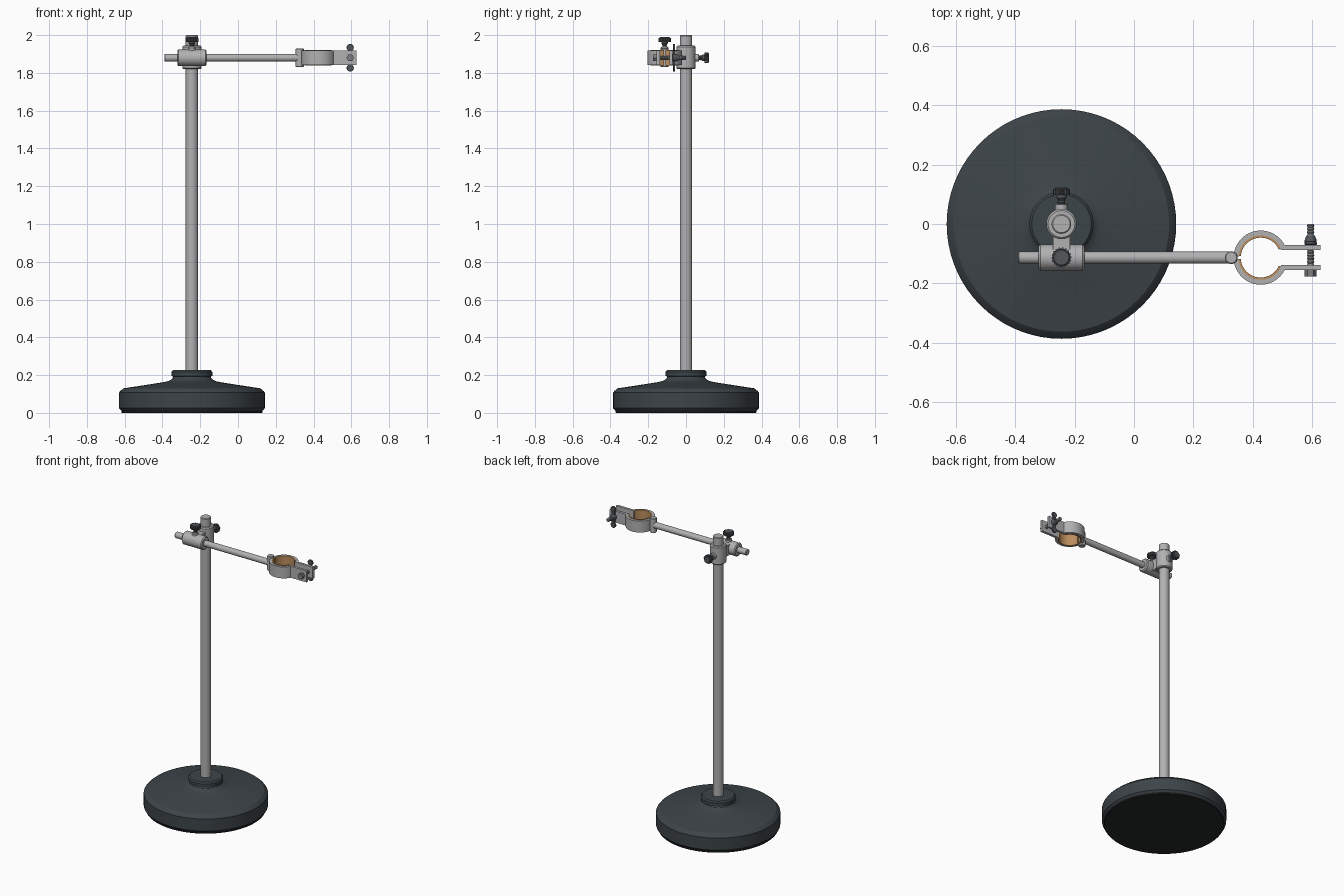
import bpy, bmesh, math
from mathutils import Vector, Matrix

if "Cube" in bpy.data.objects:
    bpy.data.objects.remove(bpy.data.objects["Cube"])


def material(name, rgb):
    m = bpy.data.materials.new(name)
    m.diffuse_color = (*rgb, 1)
    m.use_nodes = True
    m.node_tree.nodes["Principled BSDF"].inputs["Base Color"].default_value = m.diffuse_color
    return m


STEEL = material("light steel", (0.44, 0.44, 0.45))
IRON = material("dark slate paint", (0.046, 0.058, 0.066))
KNOB = material("dark grey metal", (0.085, 0.095, 0.105))
RUBBER = material("black rubber", (0.019, 0.020, 0.022))
CORK = material("tan liner", (0.50, 0.27, 0.11))
BOLT = material("bolt grey", (0.20, 0.21, 0.22))

CX = -0.244                 # column axis
AY, AZ = -0.113, 1.88       # arm axis
RX = 0.426                  # clamp ring centre
BX = 0.594                  # clamp bolt
ROT = {"x": Matrix.Rotation(math.pi / 2, 4, "Y"),
       "y": Matrix.Rotation(-math.pi / 2, 4, "X"),
       "z": Matrix.Identity(4)}


def finish(bm, name, mat):
    bmesh.ops.recalc_face_normals(bm, faces=bm.faces)
    me = bpy.data.meshes.new(name)
    bm.to_mesh(me)
    bm.free()
    me.materials.append(mat)
    ob = bpy.data.objects.new(name, me)
    bpy.context.collection.objects.link(ob)
    return ob


def lathe(name, profile, origin, axis, mat, n=40):
    """Solid of revolution from (radius, distance along axis) pairs."""
    bm = bmesh.new()
    M = Matrix.Translation(origin) @ ROT[axis]
    rings = []
    for r, t in profile:
        rings.append([bm.verts.new(M @ Vector((r * math.cos(2 * math.pi * i / n),
                                               r * math.sin(2 * math.pi * i / n), t)))
                      for i in range(n)])
    for a, b in zip(rings, rings[1:]):
        for i in range(n):
            j = (i + 1) % n
            bm.faces.new((a[i], a[j], b[j], b[i]))
    bm.faces.new(rings[0])
    bm.faces.new(rings[-1])
    return finish(bm, name, mat)


def rod(r, a, b, c=0.004):
    """Chamfered cylinder profile."""
    return [(r - c, a), (r, a + c), (r, b - c), (r - c, b)]


def thread(r, a, b, pitch=0.011):
    pts = []
    n = max(2, round((b - a) / pitch))
    for i in range(n):
        t = a + (b - a) * i / n
        pts += [(r * 0.78, t), (r, t + 0.5 * (b - a) / n)]
    return pts + [(r * 0.78, b)]


def prism(name, outline, origin, axis, h, mat):
    """Outline extruded along an axis from the origin."""
    bm = bmesh.new()
    M = Matrix.Translation(origin) @ ROT[axis]
    lo = [bm.verts.new(M @ Vector((x, y, 0))) for x, y in outline]
    hi = [bm.verts.new(M @ Vector((x, y, h))) for x, y in outline]
    n = len(lo)
    for i in range(n):
        j = (i + 1) % n
        bm.faces.new((lo[i], lo[j], hi[j], hi[i]))
    bm.faces.new(lo)
    bm.faces.new(hi)
    return finish(bm, name, mat)


def box(name, size, centre, mat):
    bm = bmesh.new()
    bmesh.ops.create_cube(bm, size=1, matrix=Matrix.Translation(centre) @ Matrix.Diagonal((*size, 1)))
    return finish(bm, name, mat)


def arc(r, a0, a1, n=28):
    return [(r * math.cos(math.radians(a0 + (a1 - a0) * i / n)),
             r * math.sin(math.radians(a0 + (a1 - a0) * i / n))) for i in range(n + 1)]


def gear(r, teeth=18, depth=0.0035):
    return [((r - depth * (i % 4 > 1)) * math.cos(math.pi * i / (2 * teeth)),
             (r - depth * (i % 4 > 1)) * math.sin(math.pi * i / (2 * teeth)))
            for i in range(4 * teeth)]


# Weighted base with rubber pad
lathe("base", [(0.37, 0.008), (0.386, 0.025), (0.386, 0.107), (0.380, 0.115), (0.362, 0.130),
               (0.25, 0.147), (0.16, 0.161), (0.13, 0.167), (0.113, 0.174), (0.102, 0.184),
               (0.100, 0.192), (0.108, 0.196), (0.108, 0.217), (0.100, 0.226), (0.03, 0.226)],
      (CX, 0, 0), "z", IRON, 72)
lathe("base_pad", rod(0.374, 0, 0.012, 0.003), (CX, 0, 0), "z", RUBBER, 72)

# Column and horizontal arm
lathe("column", rod(0.033, 0.2, 2.0), (CX, 0, 0), "z", STEEL)
lathe("arm", rod(0.0205, -0.39, 0.325), (0, AY, AZ), "x", STEEL, 32)

# Two-way boss head joining column and arm
lathe("column_boss", rod(0.051, 1.82, 1.944, 0.006), (CX, 0, 0), "z", STEEL)
lathe("arm_boss", rod(0.044, -0.077, 0.077, 0.006), (CX, AY, AZ), "x", STEEL)
box("boss_web", (0.056, 0.09, 0.072), (CX, AY / 2, AZ), STEEL)
lathe("column_screw_seat", rod(0.021, 0.04, 0.068, 0.003), (CX, 0, AZ), "y", STEEL, 24)
lathe("arm_screw_seat", rod(0.021, 0.035, 0.056, 0.003), (CX, AY, AZ), "z", STEEL, 24)


# Knurled thumbscrews
def thumbscrew(name, origin, axis, start, head, r):
    lathe(name + "_shaft", thread(0.014, start, head - 0.008), origin, axis, KNOB, 20)
    lathe(name + "_neck", rod(0.017, head - 0.012, head + 0.004, 0.003), origin, axis, KNOB, 24)
    o = Vector(origin) + ROT[axis] @ Vector((0, 0, head))
    prism(name + "_head", gear(r), o, axis, 0.021, KNOB)
    lathe(name + "_cap", rod(r - 0.006, head + 0.015, head + 0.025, 0.003), origin, axis, KNOB, 28)


thumbscrew("column_screw", (CX, 0, AZ), "y", 0.05, 0.097, 0.029)
thumbscrew("arm_screw", (CX, AY, AZ), "z", 0.04, 0.084, 0.034)

# Hinge knuckle of the ring clamp
lathe("clamp_hinge", rod(0.0215, -0.05, 0.05, 0.003), (0.327, AY, AZ), "z", STEEL, 28)

# Mirrored jaws with lugs, and their liners
jaw = arc(0.091, 177.5, 27.5) + [(0.202, 0.042), (0.202, 0.025)] + arc(0.073, 20, 176.5)
liner = arc(0.0745, 24, 176) + arc(0.067, 176, 24)
for side, s in (("back", 1), ("front", -1)):
    prism("clamp_jaw_" + side, [(x, s * y) for x, y in jaw], (RX, AY, AZ - 0.039), "z", 0.078, STEEL)
    prism("jaw_liner_" + side, [(x, s * y) for x, y in liner], (RX, AY, AZ - 0.042), "z", 0.084, CORK)

# Clamp bolt with hex head
lathe("clamp_bolt", thread(0.0125, -0.155, 0.0), (BX, 0, AZ), "y", BOLT, 20)
prism("bolt_head", arc(0.020, 0, 300, 5), (BX, -0.176, AZ), "y", 0.022, BOLT)

# Wing nut
lathe("wing_nut_body", [(0.018, -0.071), (0.021, -0.068), (0.020, -0.054), (0.014, -0.038)],
      (BX, 0, AZ), "y", KNOB, 24)
for side, s in (("upper", 1), ("lower", -1)):
    z = AZ + s * 0.054
    lathe("wing_" + side, rod(0.019, -0.069, -0.057, 0.002), (BX, 0, z), "y", KNOB, 24)
    box("wing_root_" + side, (0.022, 0.010, 0.044), (BX, -0.063, AZ + s * 0.030), KNOB)

# Smooth shading with crisp edges
for ob in bpy.context.collection.objects:
    ob.select_set(True)
    bpy.context.view_layer.objects.active = ob
bpy.ops.object.shade_smooth_by_angle(angle=math.radians(30))
